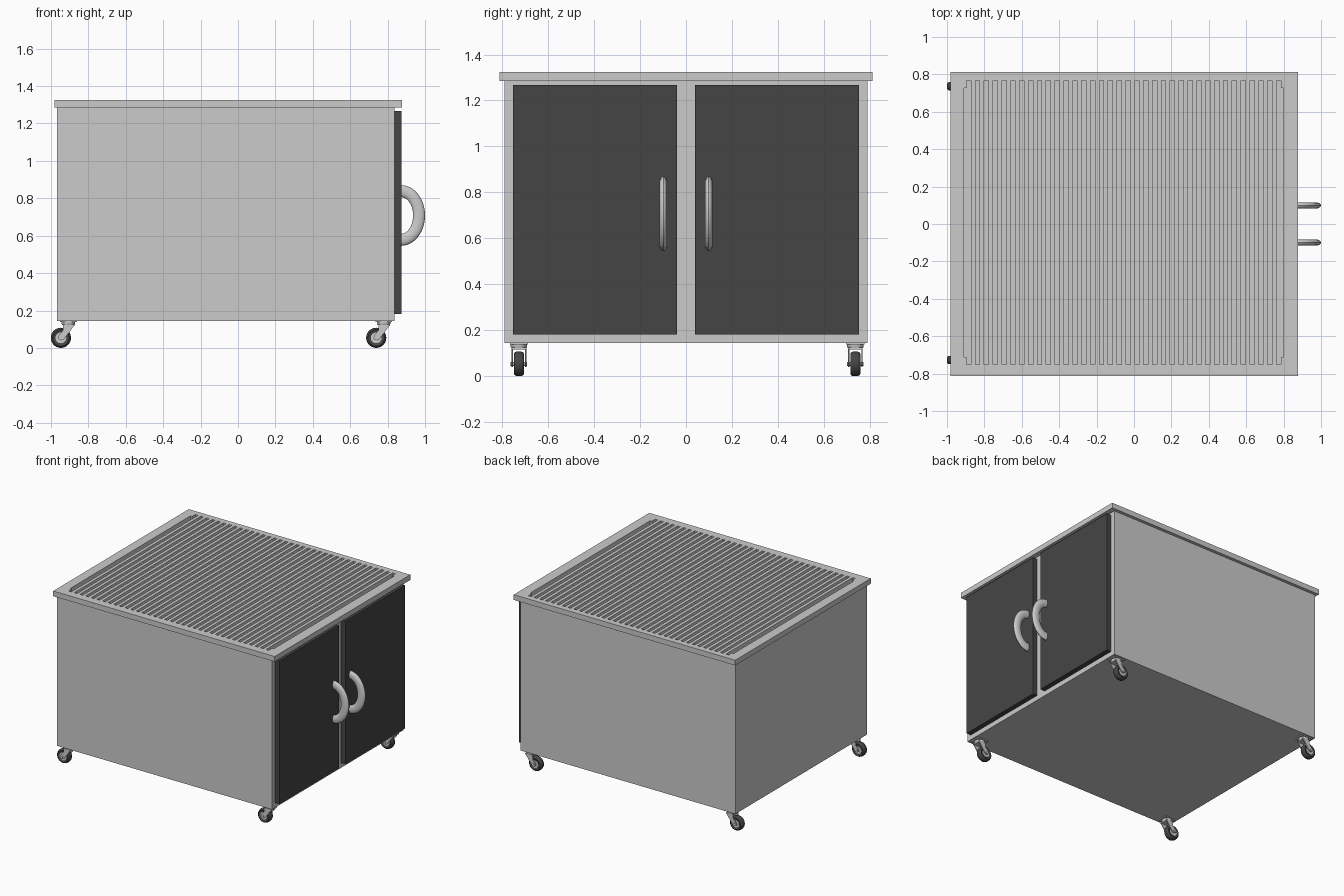
import bpy, bmesh
from math import sin, cos, pi
from mathutils import Vector

if "Cube" in bpy.data.objects:
    bpy.data.objects.remove(bpy.data.objects["Cube"])

dark = bpy.data.materials.new("dark")
dark.diffuse_color = (0.06, 0.06, 0.06, 1)
dark.use_nodes = True
dark.node_tree.nodes["Principled BSDF"].inputs["Base Color"].default_value = dark.diffuse_color


def finish(name, bm, mat=None, smooth=False):
    bmesh.ops.recalc_face_normals(bm, faces=bm.faces)
    me = bpy.data.meshes.new(name)
    bm.to_mesh(me)
    bm.free()
    ob = bpy.data.objects.new(name, me)
    bpy.context.collection.objects.link(ob)
    if mat:
        me.materials.append(mat)
    if smooth:
        bpy.ops.object.select_all(action='DESELECT')
        ob.select_set(True)
        bpy.context.view_layer.objects.active = ob
        bpy.ops.object.shade_smooth_by_angle(angle=0.7)
    return ob


def add_box(bm, x0, x1, y0, y1, z0, z1):
    vs = bmesh.ops.create_cube(bm, size=1)["verts"]
    for v in vs:
        v.co = Vector((x1 if v.co.x > 0 else x0, y1 if v.co.y > 0 else y0, z1 if v.co.z > 0 else z0))


def box(name, *dims, mat=None):
    bm = bmesh.new()
    add_box(bm, *dims)
    return finish(name, bm, mat)


def add_prism(bm, pts, y0, y1):
    # extrude an x-z outline along y
    f = bm.faces.new([bm.verts.new((x, y0, z)) for x, z in pts])
    ext = bmesh.ops.extrude_face_region(bm, geom=[f])["geom"]
    for v in ext:
        if isinstance(v, bmesh.types.BMVert):
            v.co.y = y1


def add_rings(bm, rings, closed=False):
    # skin a list of rings of points
    rows = [[bm.verts.new(p) for p in r] for r in rings]
    n = len(rows[0])
    for a, b in zip(rows, rows[1:]):
        for i in range(n):
            bm.faces.new((a[i], a[(i + 1) % n], b[(i + 1) % n], b[i]))
    bm.faces.new(rows[0])
    bm.faces.new(rows[-1])


def add_lathe(bm, profile, c, axis='Y', n=28):
    # profile of (radius, offset along axis)
    rings = []
    for r, o in profile:
        ang = [2 * pi * i / n for i in range(n)]
        if axis == 'Y':
            rings.append([(c[0] + r * cos(a), c[1] + o, c[2] + r * sin(a)) for a in ang])
        else:
            rings.append([(c[0] + r * cos(a), c[1] + r * sin(a), c[2] + o) for a in ang])
    add_rings(bm, rings)


# cabinet
box("cabinet", -0.967, 0.838, -0.789, 0.789, 0.145, 1.286)

# slotted top: rim plus bars
T0, T1 = 1.286, 1.325
bm = bmesh.new()
YA, YB = -0.752, 0.768
XA, XB = -0.91, 0.799
add_box(bm, -0.982, 0.877, -0.8125, YA, T0, T1)
add_box(bm, -0.982, 0.877, YB, 0.8125, T0, T1)
add_box(bm, -0.982, XA, YA, YB, T0, T1)
add_box(bm, XB, 0.877, YA, YB, T0, T1)
for x0, x1 in ((XA, XA + 0.014), (XB - 0.014, XB)):
    add_box(bm, x0, x1, YA, YA + 0.04, T0, T1)
    add_box(bm, x0, x1, YB - 0.04, YB, T0, T1)
# underside lip around the cabinet
add_box(bm, -0.982, 0.877, -0.8125, 0.8125, T0 - 0.001, T0)
N = 35
pitch = (XB - XA - 0.028 + 0.024) / (N + 0.5 + 0.5)
for i in range(N):
    x = XA + 0.026 + pitch * (i + 0.5)
    add_box(bm, x - 0.012, x + 0.012, YA, YB, T0, T1)
finish("grill_top", bm)

# doors and arched handles
for side, s in (("left", -1), ("right", 1)):
    y0, y1 = sorted((s * 0.04, s * 0.752))
    box(side + "_door", 0.838, 0.875, y0, y1, 0.182, 1.267, mat=dark)
    bm = bmesh.new()
    rings = []
    for i in range(25):
        t = -pi / 2 + pi * i / 24
        ring = []
        for j in range(16):
            a = 2 * pi * j / 16
            d = 0.032 * cos(a)
            ring.append((0.873 + (0.095 + d) * cos(t), s * 0.099 + 0.017 * sin(a),
                         0.708 + (0.13 + d) * sin(t)))
        rings.append(ring)
    add_rings(bm, rings)
    finish(side + "_handle", bm, smooth=True)

# swivel casters
for end, wx in (("back", -0.947), ("front", 0.739)):
    for side, y in (("left", -0.727), ("right", 0.737)):
        name = end + "_" + side + "_caster"
        c = (wx, y, 0.054)
        # tyre with rounded tread and recessed sides
        bm = bmesh.new()
        add_lathe(bm, [(0.03, -0.016), (0.044, -0.022), (0.051, -0.017), (0.054, -0.007),
                       (0.054, 0.007), (0.051, 0.017), (0.044, 0.022), (0.03, 0.016)], c)
        finish(name + "_wheel", bm, dark, True)
        # hub and axle
        bm = bmesh.new()
        add_lathe(bm, [(0.029, -0.019), (0.029, 0.019)], c)
        add_lathe(bm, [(0.009, -0.036), (0.009, 0.036)], c, n=12)
        finish(name + "_hub", bm, None, True)
        # mounting plate, swivel ring and fork
        bm = bmesh.new()
        sx = wx + 0.04
        add_box(bm, sx - 0.045, sx + 0.045, y - 0.04, y + 0.04, 0.138, 0.146)
        add_lathe(bm, [(0.032, 0.122), (0.036, 0.128), (0.036, 0.138)], (sx, y, 0), 'Z')
        add_box(bm, sx - 0.025, sx + 0.033, y - 0.032, y + 0.032, 0.116, 0.124)
        arm = [(-0.014, 0.048), (0.0, 0.04), (0.016, 0.046), (0.046, 0.085),
               (0.073, 0.122), (0.012, 0.122), (0.012, 0.095), (-0.012, 0.066)]
        for s in (-1, 1):
            y0, y1 = sorted((y + s * 0.026, y + s * 0.032))
            add_prism(bm, [(wx + px, pz) for px, pz in arm], y0, y1)
        finish(name + "_fork", bm, None, True)
